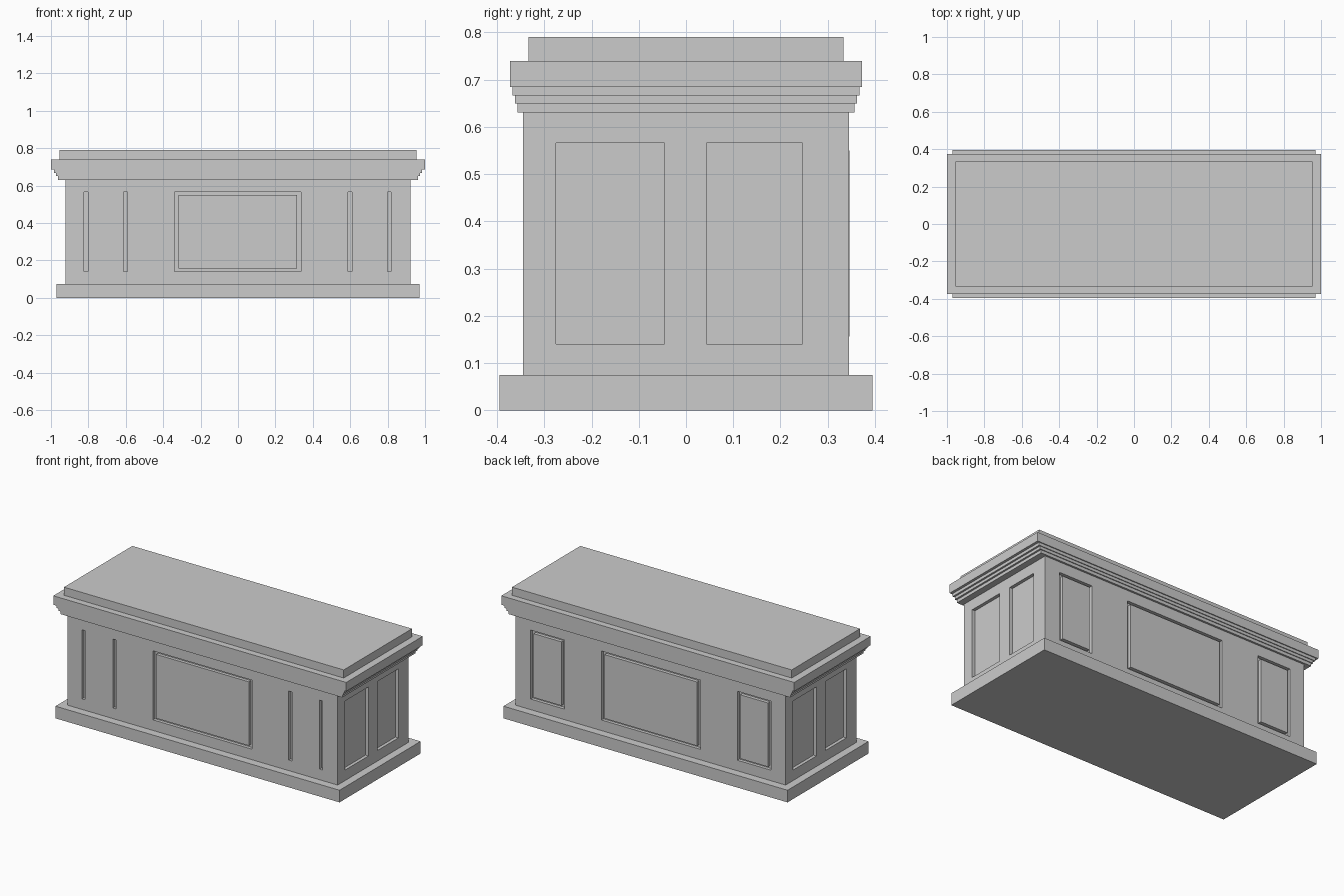
import bpy, bmesh
from mathutils import Matrix, Vector

if "Cube" in bpy.data.objects:
    bpy.data.objects.remove(bpy.data.objects["Cube"])


def boxes(name, extents):
    """One object made of boxes given as (x0, x1, y0, y1, z0, z1)."""
    bm = bmesh.new()
    for x0, x1, y0, y1, z0, z1 in extents:
        m = Matrix.Translation(Vector((x0 + x1, y0 + y1, z0 + z1)) / 2)
        m = m @ Matrix.Diagonal((x1 - x0, y1 - y0, z1 - z0, 1))
        bmesh.ops.create_cube(bm, size=1, matrix=m)
    me = bpy.data.meshes.new(name)
    bm.to_mesh(me)
    bm.free()
    ob = bpy.data.objects.new(name, me)
    bpy.context.collection.objects.link(ob)
    return ob


def slab(name, hx, hy, z0, z1):
    return boxes(name, [(-hx, hx, -hy, hy, z0, z1)])


BX, BY, DEPTH = 0.922, 0.345, 0.02
Z0, Z1 = 0.14, 0.566
GX, GZ = 0.021, 0.016          # groove widths

# plinth, stepped cornice and lid
slab("plinth", 0.97, 0.395, 0, 0.075)
slab("lower_moulding", 0.962, 0.357, 0.631, 0.65)
slab("middle_moulding", 0.973, 0.362, 0.65, 0.667)
slab("upper_moulding", 0.984, 0.367, 0.667, 0.685)
slab("cornice", 1.0, 0.373, 0.685, 0.74)
slab("lid", 0.955, 0.333, 0.74, 0.79)

# body with recessed panels on every side
body = slab("body", BX, BY, 0.075, 0.631)
cuts = []
long_panels = [(-0.823, -0.592), (-0.339, 0.336), (0.588, 0.819)]
for s in (-1, 1):
    far = sorted((s * (BY - DEPTH), s * (BY + 0.05)))
    for i, (a, b) in enumerate(long_panels):
        cuts.append((a, b, *far, Z0, Z1))
        # inner field flush with the body, leaving a groove around it
        gz = 0.0 if (s < 0 and i != 1) else GZ
        face = BY + (0.001 if s > 0 else 0)
        y = sorted((s * (BY - DEPTH - 0.003), s * face))
        side = "front" if s < 0 else "back"
        boxes(f"{side}_panel_{i + 1}",
              [(a + GX, b - GX, *y, Z0 + gz, Z1 - gz)])
    # plain end recesses, turned half round for the other end
    x = sorted((s * (BX - DEPTH), s * (BX + 0.05)))
    for a, b in ((-0.275, -0.045), (0.043, 0.247)):
        cuts.append((*x, *sorted((s * a, s * b)), Z0, Z1))

cutter = boxes("panel_cutter", cuts)
cutter.hide_render = True
mod = body.modifiers.new("panels", 'BOOLEAN')
mod.operation = 'DIFFERENCE'
mod.solver = 'EXACT'
mod.object = cutter
bpy.context.view_layer.objects.active = body
bpy.ops.object.modifier_apply(modifier=mod.name)
bpy.data.objects.remove(cutter)
